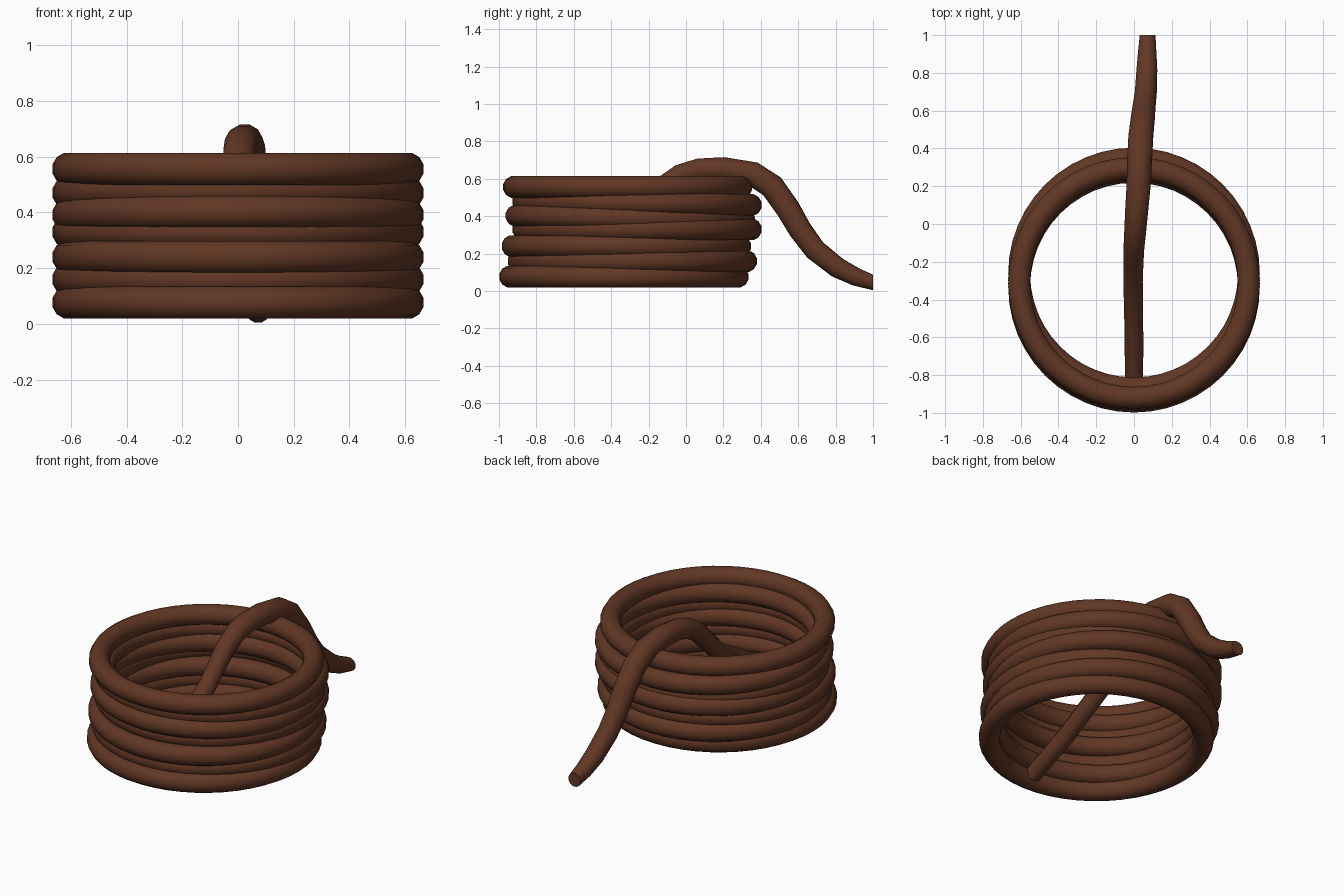
import bpy, bmesh, math
from mathutils import Vector

if "Cube" in bpy.data.objects:
    bpy.data.objects.remove(bpy.data.objects["Cube"])

brown = bpy.data.materials.new("brown_rope")
brown.diffuse_color = (0.12, 0.038, 0.018, 1)
brown.use_nodes = True
brown.node_tree.nodes["Principled BSDF"].inputs["Base Color"].default_value = brown.diffuse_color


def sweep(name, points, radii, sides, closed=False):
    """Round tube along a path, open or closed."""
    bm = bmesh.new()
    pts = [Vector(p) for p in points]
    n = len(pts)
    rings = []
    for i, p in enumerate(pts):
        if closed:
            t = pts[(i + 1) % n] - pts[i - 1]
            side = Vector((0, 0, 1)).cross(t).normalized()
        else:
            t = pts[min(i + 1, n - 1)] - pts[max(i - 1, 0)]
            if i == n - 1:
                t = Vector((0, 1, 0))      # upright cut at the free end
            side = t.cross(Vector((0, 0, 1))).normalized()
        up = side.cross(t).normalized()
        rings.append([bm.verts.new(p + radii[i] * (
            side * math.cos(2 * math.pi * (k + 0.5) / sides) +
            up * math.sin(2 * math.pi * (k + 0.5) / sides))) for k in range(sides)])
    for i in range(n if closed else n - 1):
        a, b = rings[i], rings[(i + 1) % n]
        for k in range(sides):
            m = (k + 1) % sides
            bm.faces.new((a[k], a[m], b[m], b[k]))
    if not closed:
        bm.faces.new(rings[0])
        bm.faces.new(rings[-1])
    bmesh.ops.recalc_face_normals(bm, faces=bm.faces)
    me = bpy.data.meshes.new(name)
    bm.to_mesh(me)
    bm.free()
    me.materials.append(brown)
    ob = bpy.data.objects.new(name, me)
    bpy.context.collection.objects.link(ob)
    bpy.context.view_layer.objects.active = ob
    ob.select_set(True)
    bpy.ops.object.shade_smooth_by_angle(angle=math.radians(50))
    ob.select_set(False)
    return ob


# Stacked coils: centre y, height at front, height at back
R, SEG = 0.608, 48
coils = [(-0.332, 0.077, 0.077), (-0.287, 0.16, 0.16), (-0.319, 0.24, 0.24),
         (-0.262, 0.33, 0.33), (-0.298, 0.403, 0.38), (-0.262, 0.48, 0.46),
         (-0.312, 0.556, 0.556)]
for i, (cy, zf, zb) in enumerate(coils):
    path = []
    for s in range(SEG):
        a = 2 * math.pi * s / SEG
        f = (math.sin(a) + 1) / 2
        path.append((R * math.cos(a), cy + R * math.sin(a), zf + (zb - zf) * f))
    sweep(f"coil_{i + 1}", path, [0.06] * SEG, 12, True)

# Loose rope end: rises inside the coils, over the back rim, down to the ground
tail = [(0, -0.90, 0.08, .050), (0, -0.60, 0.205, .051), (-0.005, -0.30, 0.38, .053),
        (-0.003, -0.20, 0.48, .055), (0, -0.12, 0.56, .057), (0.007, -0.03, 0.62, .060),
        (0.014, 0.07, 0.648, .063), (0.024, 0.20, 0.652, .066), (0.031, 0.36, 0.625, .068),
        (0.036, 0.46, 0.56, .068), (0.045, 0.545, 0.44, .066), (0.052, 0.61, 0.328, .063),
        (0.062, 0.69, 0.22, .060), (0.068, 0.81, 0.125, .057), (0.07, 0.91, 0.075, .050),
        (0.072, 1.0, 0.046, .043)]
sweep("loose_rope_end", [p[:3] for p in tail], [p[3] for p in tail], 12)
